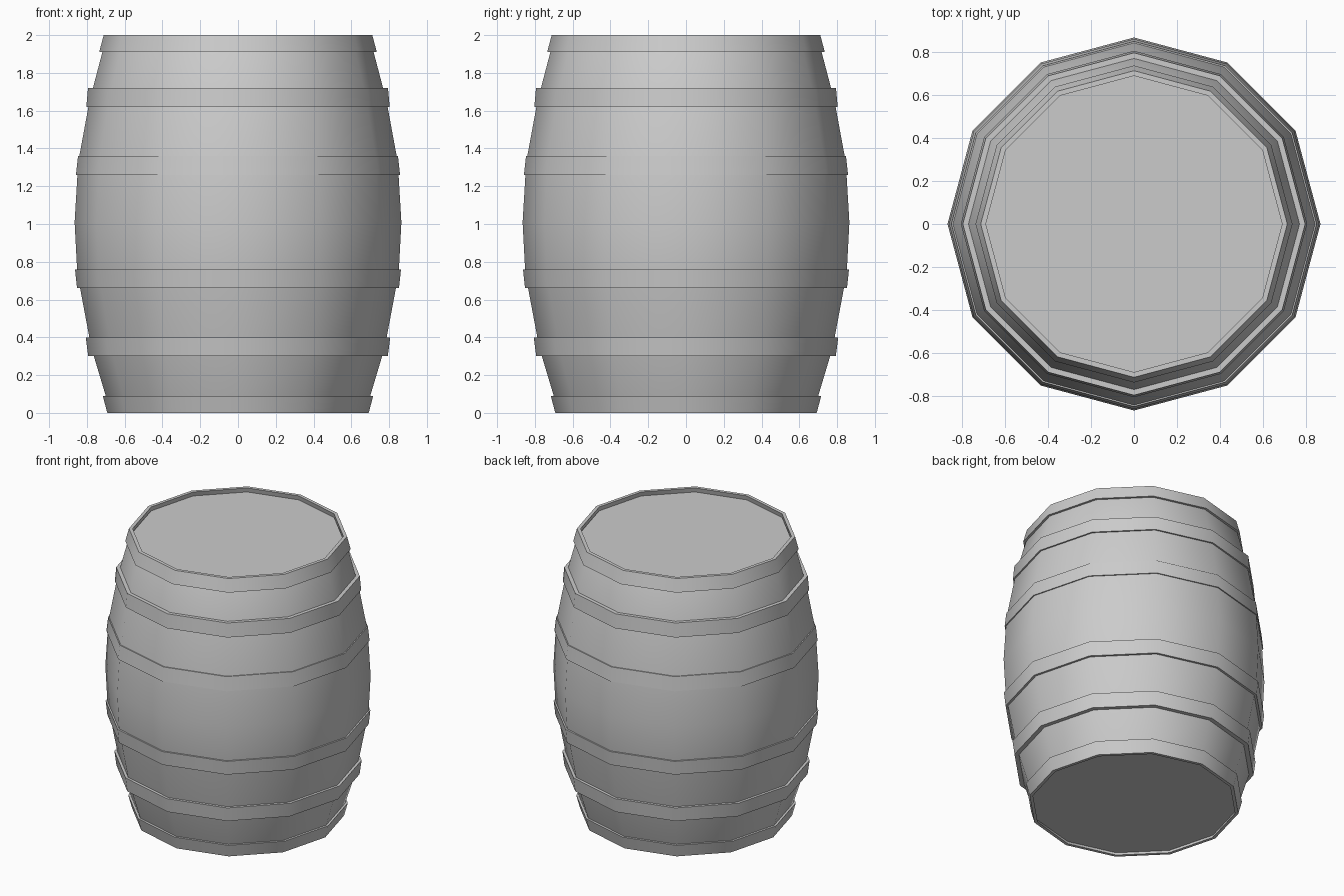
import bpy, bmesh
from math import cos, sin, pi

if "Cube" in bpy.data.objects:
    bpy.data.objects.remove(bpy.data.objects["Cube"])

SIDES = 12


def lathe(name, profile, closed):
    """Spin an (r, z) profile; closed loops become hoops, open ones get end caps."""
    bm = bmesh.new()
    rings = [[bm.verts.new((r * cos(2 * pi * i / SIDES), r * sin(2 * pi * i / SIDES), z))
              for i in range(SIDES)] for r, z in profile]
    pairs = list(zip(rings, rings[1:]))
    if closed:
        pairs.append((rings[-1], rings[0]))
    else:
        bm.faces.new(rings[0][::-1])
        bm.faces.new(rings[-1])
    for a, b in pairs:
        for i in range(SIDES):
            j = (i + 1) % SIDES
            bm.faces.new((a[i], a[j], b[j], b[i]))
    bmesh.ops.recalc_face_normals(bm, faces=bm.faces)
    mesh = bpy.data.meshes.new(name)
    bm.to_mesh(mesh)
    bm.free()
    obj = bpy.data.objects.new(name, mesh)
    bpy.context.collection.objects.link(obj)
    bpy.ops.object.select_all(action='DESELECT')
    obj.select_set(True)
    bpy.context.view_layer.objects.active = obj
    bpy.ops.object.shade_smooth_by_angle(angle=0.6)
    return obj


# Bulging wooden body, with heads set slightly inside the end hoops
lathe("barrel_body", [(0.675, 0.02), (0.70, 0.09), (0.763, 0.30), (0.787, 0.40),
                      (0.836, 0.66), (0.852, 0.76), (0.865, 1.01), (0.850, 1.26),
                      (0.840, 1.36), (0.792, 1.62), (0.768, 1.72), (0.718, 1.91),
                      (0.69, 1.97)], False)

# Metal hoops: bottom z, top z, bottom radius, top radius, thickness
hoops = [("bottom_hoop", 0.0, 0.09, 0.692, 0.716, 0.022),
         ("lower_hoop", 0.30, 0.40, 0.793, 0.806, 0.05),
         ("lower_middle_hoop", 0.66, 0.76, 0.852, 0.863, 0.03),
         ("upper_middle_hoop", 1.26, 1.36, 0.858, 0.847, 0.03),
         ("upper_hoop", 1.62, 1.72, 0.803, 0.794, 0.05),
         ("top_hoop", 1.91, 2.0, 0.735, 0.711, 0.024)]
for name, z0, z1, r0, r1, t in hoops:
    lathe(name, [(r0 - t, z0), (r0, z0), (r1, z1), (r1 - t, z1)], True)
